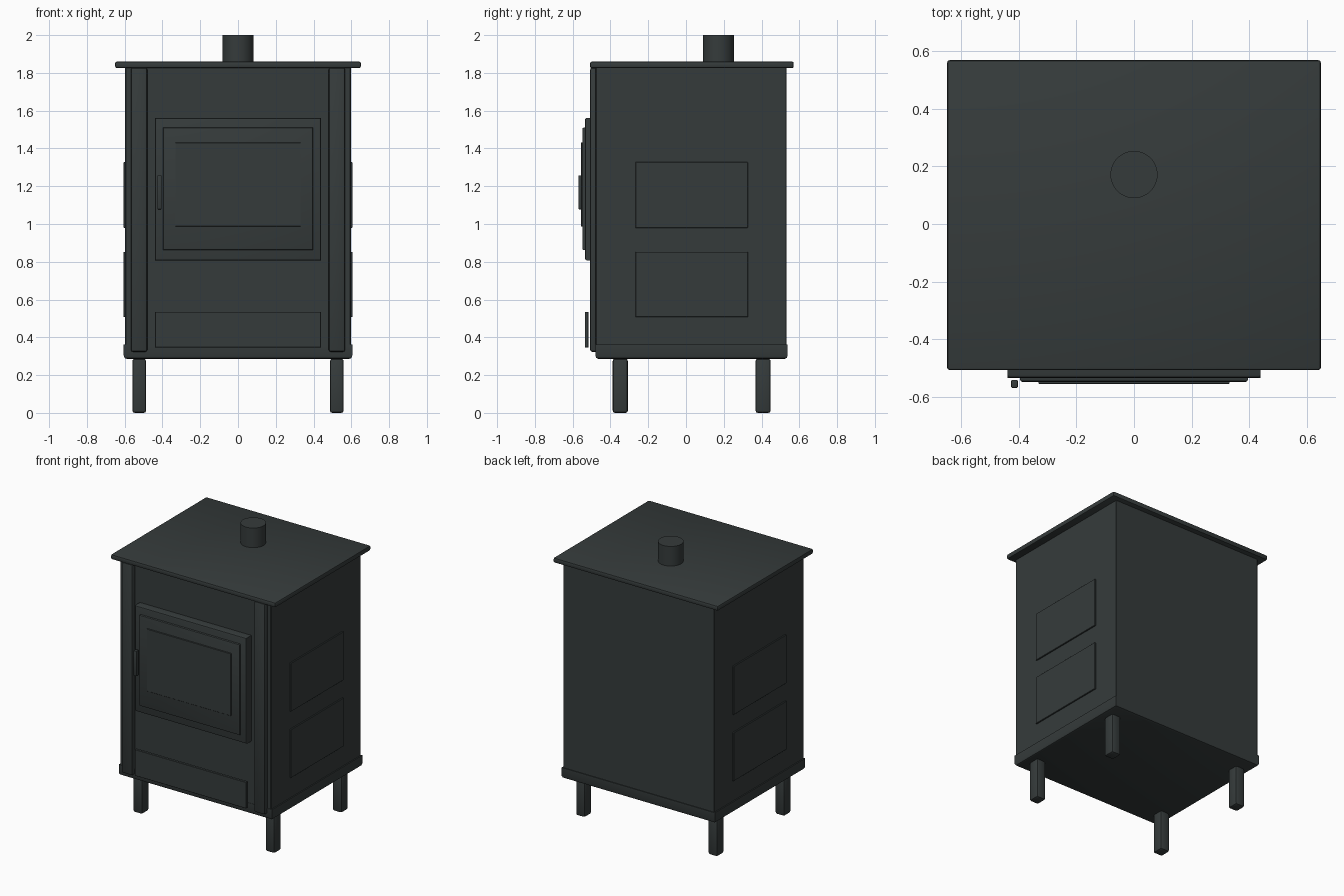
import bpy, bmesh
from mathutils import Vector

if "Cube" in bpy.data.objects:
    bpy.data.objects.remove(bpy.data.objects["Cube"])

# One dark cast-iron colour
iron = bpy.data.materials.new("dark_iron")
iron.diffuse_color = (0.036, 0.044, 0.044, 1)
iron.use_nodes = True
iron.node_tree.nodes["Principled BSDF"].inputs["Base Color"].default_value = iron.diffuse_color


def finish(name, bm):
    mesh = bpy.data.meshes.new(name)
    bm.to_mesh(mesh)
    bm.free()
    mesh.materials.append(iron)
    obj = bpy.data.objects.new(name, mesh)
    bpy.context.collection.objects.link(obj)
    bpy.ops.object.select_all(action='DESELECT')
    obj.select_set(True)
    bpy.context.view_layer.objects.active = obj
    bpy.ops.object.shade_smooth_by_angle(angle=0.5)
    return obj


def box(name, lo, hi, bevel=0.0, segments=2, pick=None):
    """Box between two corners; bevels the edges accepted by pick."""
    lo, hi = Vector(lo), Vector(hi)
    bm = bmesh.new()
    bmesh.ops.create_cube(bm, size=1)
    for v in bm.verts:
        v.co = Vector((lo[i] + (v.co[i] + 0.5) * (hi[i] - lo[i]) for i in range(3)))
    if bevel:
        edges = [e for e in bm.edges if pick is None or pick(e)]
        bmesh.ops.bevel(bm, geom=edges, offset=bevel, segments=segments,
                        profile=0.5, affect='EDGES')
    return finish(name, bm)


def front_edges(y):
    return lambda e: all(abs(v.co.y - y) < 1e-5 for v in e.verts)


# Firebox body, base tray and top plate
box("firebox_body", (-0.597, -0.478, 0.34), (0.597, 0.533, 1.83), 0.004, 1)
box("base_tray", (-0.605, -0.48, 0.285), (0.605, 0.538, 0.362), 0.018, 2,
    lambda e: all(v.co.z < 0.3 for v in e.verts))
box("top_plate", (-0.65, -0.508, 1.825), (0.65, 0.57, 1.86), 0.009)

# Flue collar
bm = bmesh.new()
bmesh.ops.create_cone(bm, cap_ends=True, segments=48, radius1=0.082,
                      radius2=0.082, depth=0.15)
bmesh.ops.translate(bm, verts=bm.verts, vec=(0, 0.172, 1.925))
finish("flue_collar", bm)

# Door: frame, stepped panel and window
box("door_frame", (-0.44, -0.535, 0.807), (0.44, -0.47, 1.562), 0.011, 2, front_edges(-0.535))
box("door_panel", (-0.396, -0.549, 0.862), (0.396, -0.52, 1.51), 0.008, 2, front_edges(-0.549))
box("door_window", (-0.332, -0.556, 0.987), (0.332, -0.54, 1.432), 0.002, 1, front_edges(-0.556))
box("door_handle", (-0.427, -0.57, 1.078), (-0.404, -0.542, 1.257), 0.004)

# Ash drawer front, standing just proud of the body
box("ash_drawer", (-0.44, -0.536, 0.347), (0.44, -0.516, 0.535), 0.002, 1)

for side, s in (("left", -1), ("right", 1)):
    # Front pilasters
    xa, xb = sorted((s * 0.48, s * 0.567))
    box(side + "_pilaster", (xa, -0.508, 0.323), (xb, -0.465, 1.828), 0.012)
    # Raised side panels
    xa, xb = sorted((s * 0.59, s * 0.606))
    for level, z0, z1 in (("upper", 0.98, 1.327), ("lower", 0.507, 0.853)):
        box(f"{side}_{level}_side_panel", (xa, -0.268, z0), (xb, 0.327, z1), 0.002, 1)
    # Legs
    xa, xb = sorted((s * 0.487, s * 0.559))
    for end, yc in (("front", -0.348), ("back", 0.408)):
        box(f"{side}_{end}_leg", (xa, yc - 0.04, 0.0), (xb, yc + 0.04, 0.287), 0.012)
